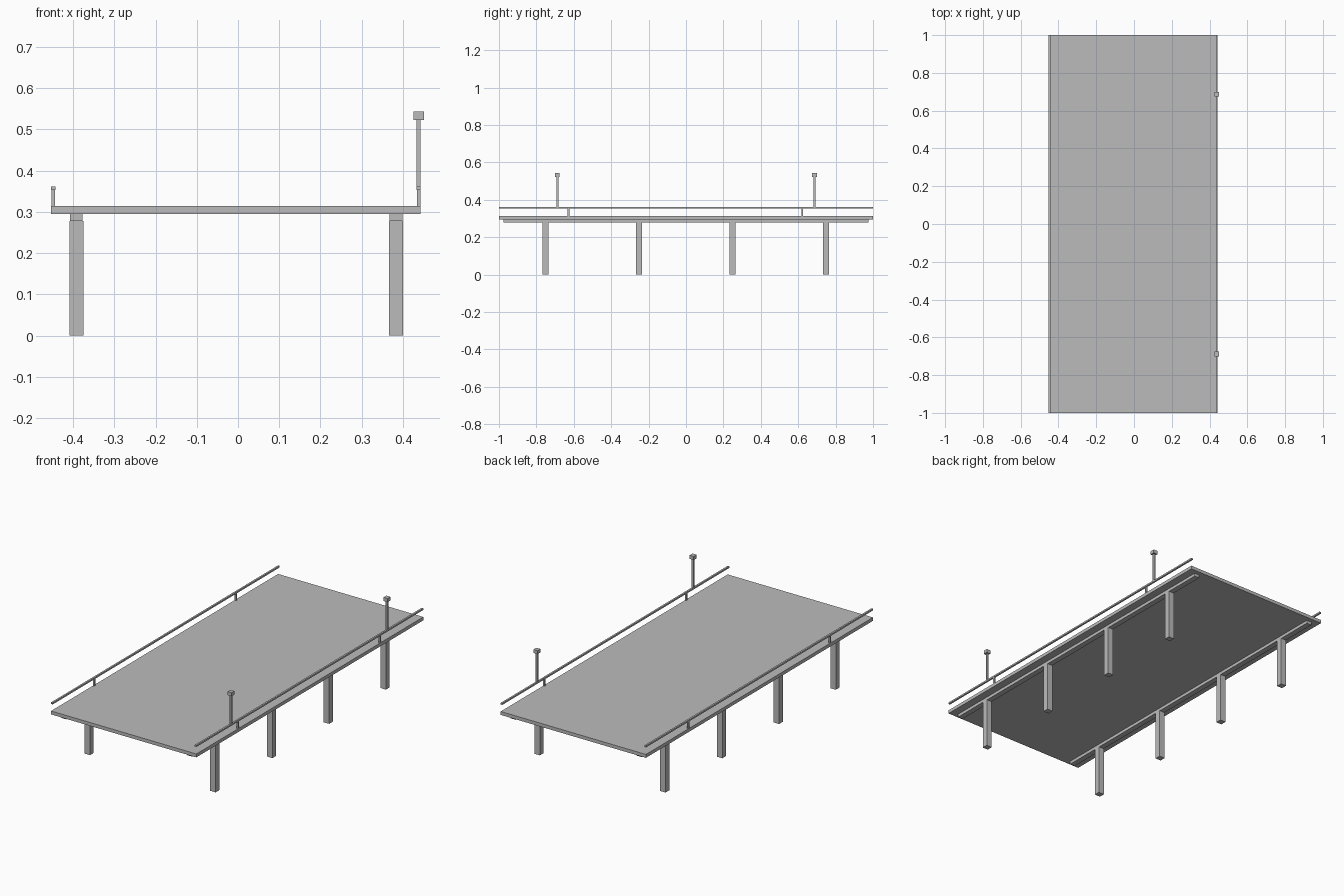
import bpy
import bmesh
from mathutils import Matrix, Vector

default = bpy.data.objects.get("Cube")
if default:
    bpy.data.objects.remove(default, do_unlink=True)

grey = bpy.data.materials.new("concrete grey")
grey.use_nodes = True
colour = (0.5, 0.5, 0.5, 1)
grey.diffuse_color = colour
grey.node_tree.nodes["Principled BSDF"].inputs["Base Color"].default_value = colour


def box(name, x, y, z):
    """Box from (low, high) ranges on each axis."""
    low, high = map(Vector, zip(x, y, z))
    mesh = bpy.data.meshes.new(name)
    bm = bmesh.new()
    bmesh.ops.create_cube(bm, size=1, matrix=Matrix.Translation((low + high) / 2)
                          @ Matrix.Diagonal((*(high - low), 1)))
    bm.to_mesh(mesh)
    bm.free()
    mesh.materials.append(grey)
    obj = bpy.data.objects.new(name, mesh)
    bpy.context.collection.objects.link(obj)
    return obj


def around(centre, width):
    return centre - width / 2, centre + width / 2


DECK_BOTTOM, DECK_TOP = 0.295, 0.314
BEAM_BOTTOM = 0.278
RAIL_BOTTOM, RAIL_TOP = 0.353, 0.362

# Deck slab
box("deck", (-0.453, 0.443), (-1, 1), (DECK_BOTTOM, DECK_TOP))

# Each side: beam on four pillars below, handrail on two posts above
for side, pillar_x, rail_x in (("right", -0.392, -0.448), ("left", 0.383, 0.438)):
    box(f"{side}_beam", around(pillar_x, 0.031), (-0.975, 0.975), (BEAM_BOTTOM, DECK_BOTTOM))
    for i in range(4):
        box(f"{side}_pillar_{i + 1}", around(pillar_x, 0.034),
            around(-0.752 + i * 0.5, 0.033), (0, BEAM_BOTTOM))
    box(f"{side}_handrail", around(rail_x, 0.01), (-1, 1), (RAIL_BOTTOM, RAIL_TOP))
    for end, y in (("front", -0.628), ("back", 0.622)):
        box(f"{side}_{end}_rail_post", around(rail_x, 0.009), around(y, 0.009),
            (DECK_TOP, RAIL_BOTTOM))

# Lamps standing on the left handrail
for end, y in (("front", -0.688), ("back", 0.687)):
    box(f"{end}_lamp_pole", around(0.438, 0.01), around(y, 0.01), (RAIL_TOP, 0.523))
    box(f"{end}_lamp_head", around(0.438, 0.025), around(y, 0.025), (0.523, 0.543))
